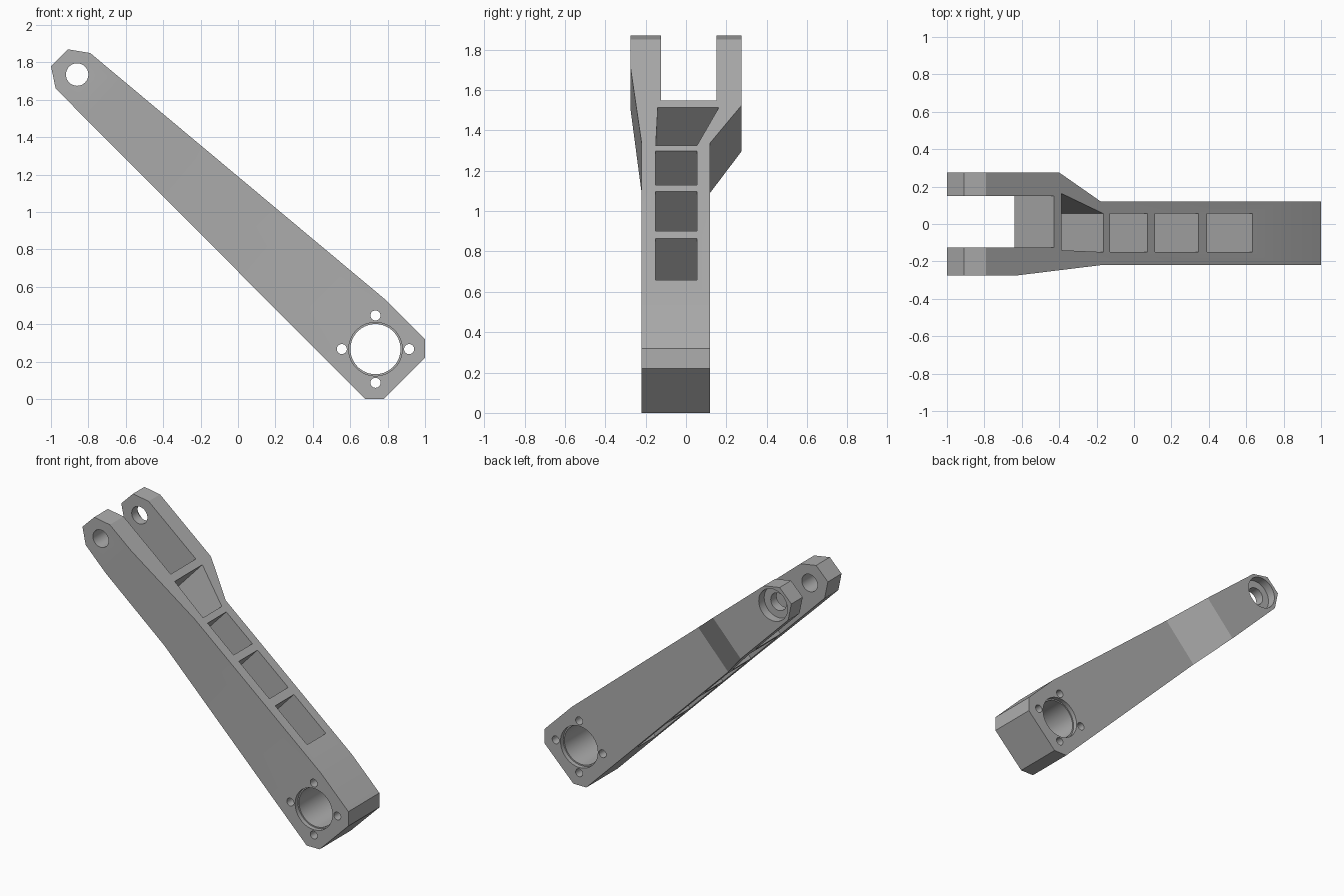
import bpy, bmesh, math
from mathutils import Matrix, Vector

if "Cube" in bpy.data.objects:
    bpy.data.objects.remove(bpy.data.objects["Cube"])

grey = bpy.data.materials.new("plain_grey")
grey.use_nodes = True
grey.diffuse_color = (0.42, 0.42, 0.42, 1)
grey.node_tree.nodes["Principled BSDF"].inputs["Base Color"].default_value = grey.diffuse_color

# Arm frame: s runs down the arm, y across it, t through its depth
along = Vector((0.73, 0, -0.68)).normalized()
depth = Vector((0.68, 0, 0.73)).normalized()
ARM = Matrix((along, (0, 1, 0), depth)).transposed().to_4x4()


def prism(name, points, offset):
    """Closed solid: a planar outline swept by offset."""
    bm = bmesh.new()
    base = bm.faces.new([bm.verts.new(p) for p in points])
    swept = bmesh.ops.extrude_face_region(bm, geom=[base])
    verts = [v for v in swept["geom"] if isinstance(v, bmesh.types.BMVert)]
    bmesh.ops.translate(bm, vec=offset, verts=verts)
    bmesh.ops.recalc_face_normals(bm, faces=bm.faces)
    mesh = bpy.data.meshes.new(name)
    bm.to_mesh(mesh)
    bm.free()
    mesh.materials.append(grey)
    obj = bpy.data.objects.new(name, mesh)
    bpy.context.collection.objects.link(obj)
    return obj


def cut(cutter):
    """Subtract the cutter from the arm, then discard it."""
    cutter.hide_render = True
    bpy.context.view_layer.objects.active = arm
    mod = arm.modifiers.new("cut", "BOOLEAN")
    mod.operation, mod.solver, mod.object = "DIFFERENCE", "EXACT", cutter
    bpy.ops.object.modifier_apply(modifier=mod.name)
    bpy.data.objects.remove(cutter)


def cut_through(name, outline):
    """Cut an (s, y) outline through the whole depth of the arm."""
    points = [ARM @ Vector((s, y, -2)) for s, y in outline]
    cut(prism(name, points, depth * 5))


def bore(x, z, radius, y0, y1, sides=48):
    """Cut a round hole from y0 to y1."""
    angles = [math.tau * i / sides for i in range(sides)]
    ring = [(x + radius * math.cos(a), y0, z + radius * math.sin(a)) for a in angles]
    cut(prism("bore", ring, (0, y1 - y0, 0)))


# Side silhouette
FRONT, BACK = -0.275, 0.275
side = [(-1, 1.78), (-0.91, 1.87), (-0.79, 1.85), (0.79, 0.53), (1, 0.32),
        (1, 0.22), (0.78, 0), (0.68, 0), (-0.975, 1.66)]
arm = prism("fork_arm", [(x, FRONT, z) for x, z in side], (0, BACK - FRONT, 0))

# Narrow lower arm, flaring out to the fork on both sides
cut_through("front_flare", [(-1.625, FRONT), (-1.042, -0.22), (2, -0.22), (2, -1), (-1.625, -1)])
cut_through("back_flare", [(-1.331, BACK), (-1.042, 0.12), (2, 0.12), (2, 1), (-1.331, 1)])

# Slot between the prongs
cut_through("fork_slot", [(-4, -0.125), (-1.368, -0.125), (-1.368, 0.15), (-4, 0.15)])

# Lightening windows
cut_through("wide_window", [(-1.315, -0.14), (-1.023, -0.15), (-1.023, 0.055), (-1.315, 0.163)])
for s0, s1 in [(-0.978, -0.718), (-0.666, -0.361), (-0.303, 0.015)]:
    cut_through("window", [(s0, -0.15), (s1, -0.15), (s1, 0.055), (s0, 0.055)])

# Prong pin hole with a recess on the back
bore(-0.86, 1.735, 0.06, -1, 1)
bore(-0.86, 1.735, 0.11, 0.215, 1)

# Large bearing hole with shallow rims and four bolt holes
cx, cz = 0.735, 0.267
bore(cx, cz, 0.134, -1, 1, 64)
bore(cx, cz, 0.143, -1, -0.19, 64)
bore(cx, cz, 0.143, 0.09, 1, 64)
for i in range(4):
    a = i * math.pi / 2
    bore(cx + 0.18 * math.cos(a), cz + 0.18 * math.sin(a), 0.027, -1, 1, 24)

# Smooth bores, crisp edges
bpy.ops.object.select_all(action="DESELECT")
arm.select_set(True)
bpy.context.view_layer.objects.active = arm
bpy.ops.object.shade_smooth_by_angle(angle=math.radians(20))
